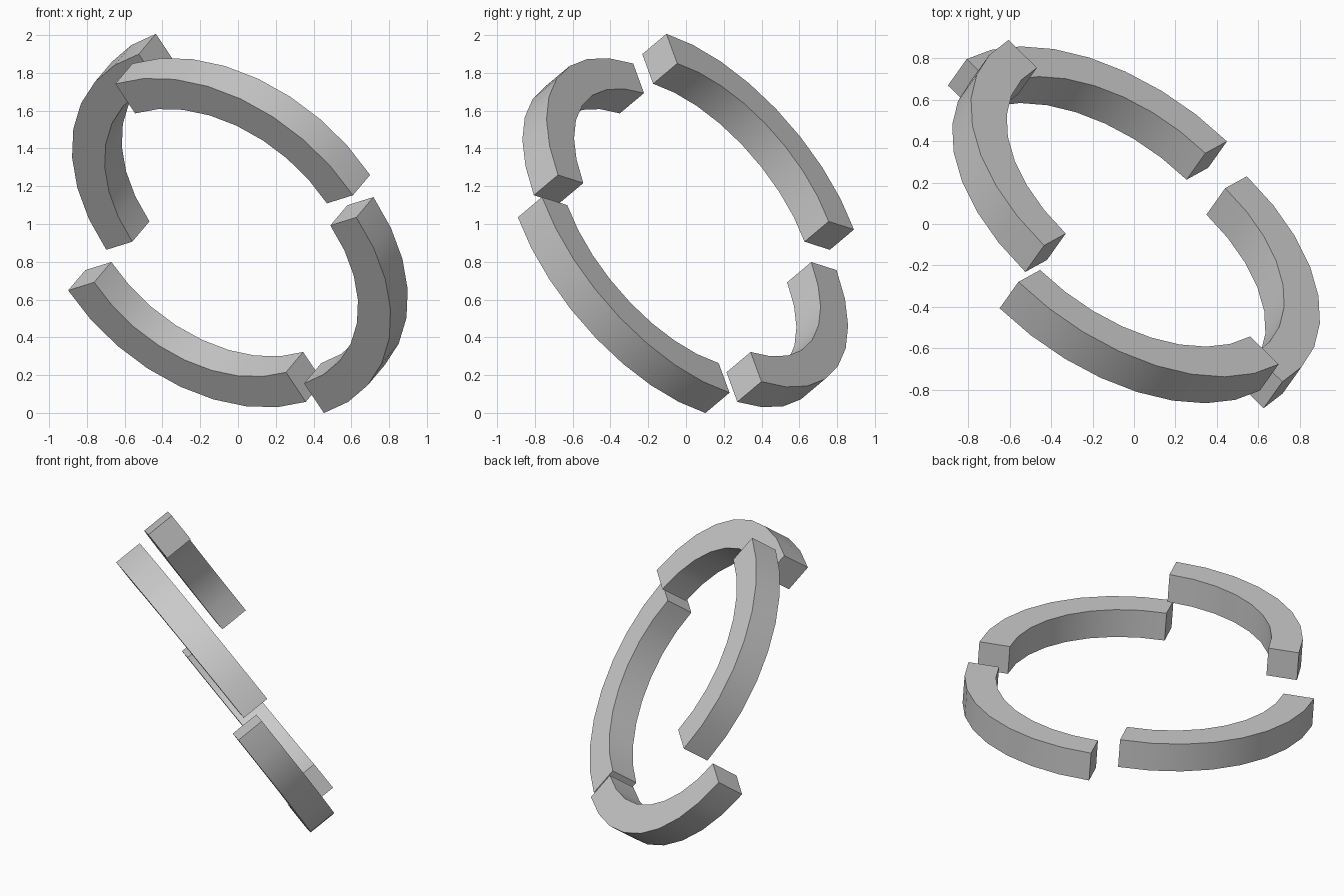
import bpy, bmesh
from math import radians
from mathutils import Matrix, Vector

if "Cube" in bpy.data.objects:
    bpy.data.objects.remove(bpy.data.objects["Cube"])

R_OUT, R_IN, THICK, STEPS = 1.022, 0.825, 0.19, 8

# Tilted ring frame: two in-plane axes and the ring axis
u = Vector((0.699, -0.680, 0.218)).normalized()
v = Vector((-0.530, -0.290, 0.793))
v = (v - u * v.dot(u)).normalized()
FRAME = Matrix((u, v, u.cross(v))).transposed().to_4x4()


def ring_quarter(name, start, centre):
    """Square section spun through 90 degrees, then tilted into place."""
    bm = bmesh.new()
    h = THICK / 2
    section = [(R_IN, 0, -h), (R_OUT, 0, -h), (R_OUT, 0, h), (R_IN, 0, h)]
    face = bm.faces.new([bm.verts.new(p) for p in section])
    # Spin a copy of the outline edges, keeping the first face as a cap
    res = bmesh.ops.spin(bm, geom=list(face.edges), cent=(0, 0, 0),
                         axis=(0, 0, 1), angle=radians(90), steps=STEPS)
    # Cap the far end
    end = [e for e in res["geom_last"] if isinstance(e, bmesh.types.BMEdge)]
    bmesh.ops.contextual_create(bm, geom=end)
    bmesh.ops.recalc_face_normals(bm, faces=bm.faces)
    bm.transform(Matrix.Translation(centre) @ FRAME
                 @ Matrix.Rotation(radians(start), 4, 'Z'))
    mesh = bpy.data.meshes.new(name)
    bm.to_mesh(mesh)
    bm.free()
    ob = bpy.data.objects.new(name, mesh)
    bpy.context.collection.objects.link(ob)
    bpy.ops.object.select_all(action='DESELECT')
    ob.select_set(True)
    bpy.context.view_layer.objects.active = ob
    bpy.ops.object.shade_smooth_by_angle(angle=radians(30))


# Four quarters, each slightly displaced from the common centre
ring_quarter("upper_front_quarter", 0, (-0.061, -0.046, 0.983))
ring_quarter("upper_left_quarter", 90, (0.063, 0.130, 1.140))
ring_quarter("lower_back_quarter", 180, (-0.139, 0.038, 0.925))
ring_quarter("lower_right_quarter", 270, (-0.043, -0.131, 0.866))
